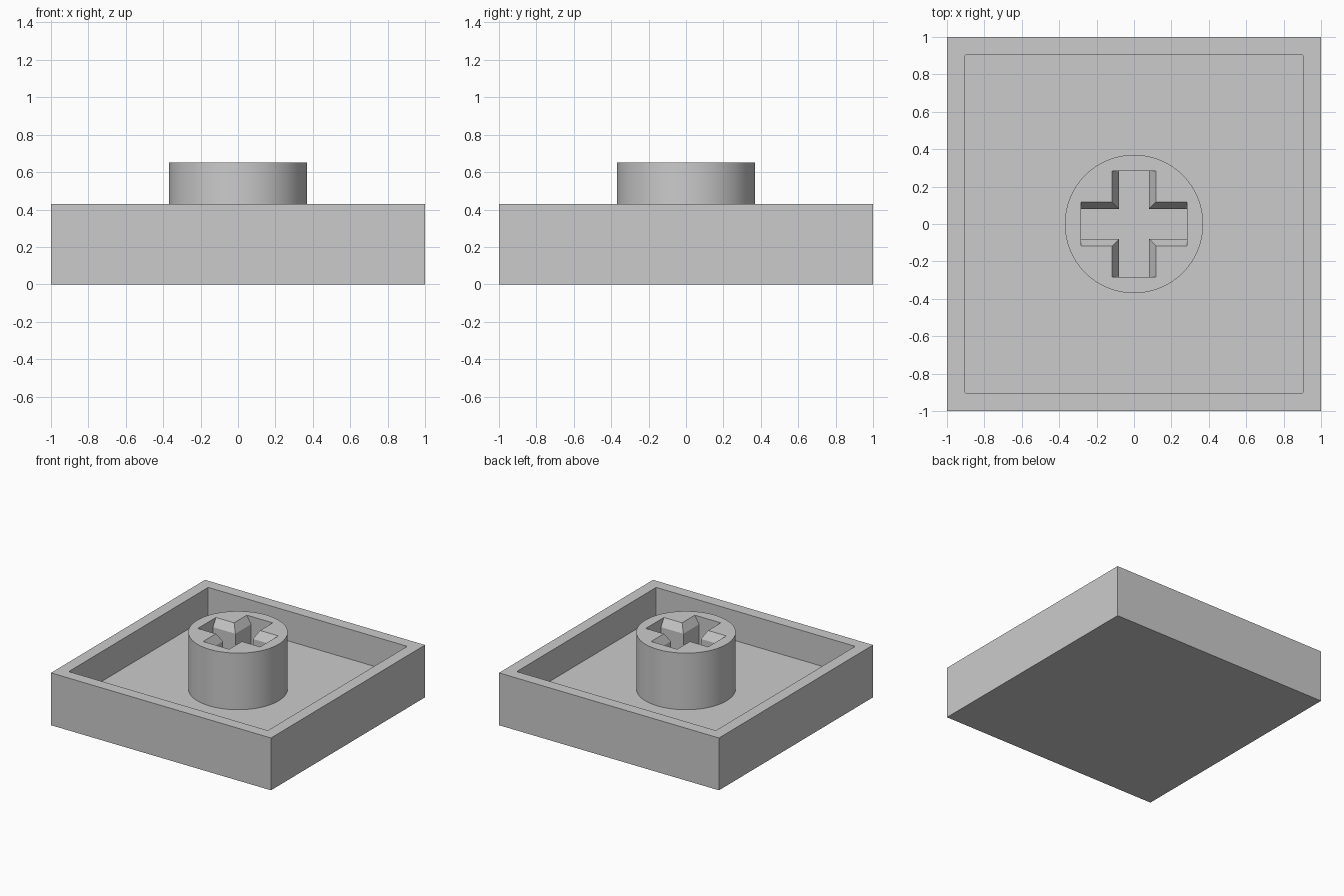
import bpy, bmesh, math

WALL_TOP, FLOOR, STEM_TOP = 0.43, 0.185, 0.65

cube = bpy.data.objects.get("Cube")
if cube:
    bpy.data.objects.remove(cube, do_unlink=True)

grey = bpy.data.materials.new("plain grey")
grey.use_nodes = True
grey.diffuse_color = (0.6, 0.6, 0.6, 1)
grey.node_tree.nodes["Principled BSDF"].inputs["Base Color"].default_value = (0.6, 0.6, 0.6, 1)


def make_object(name, bm):
    bmesh.ops.recalc_face_normals(bm, faces=bm.faces)
    mesh = bpy.data.meshes.new(name)
    bm.to_mesh(mesh)
    bm.free()
    mesh.materials.append(grey)
    obj = bpy.data.objects.new(name, mesh)
    bpy.context.collection.objects.link(obj)
    return obj


def loft(levels):
    """Closed solid through matching rings of 3D points."""
    bm = bmesh.new()
    rings = [[bm.verts.new(p) for p in ring] for ring in levels]
    for low, high in zip(rings, rings[1:]):
        for i in range(len(low)):
            j = (i + 1) % len(low)
            bm.faces.new((low[i], low[j], high[j], high[i]))
    bm.faces.new(rings[0][::-1])
    bm.faces.new(rings[-1])
    return bm


def square(half, z):
    return [(x * half, y * half, z) for x, y in ((-1, -1), (1, -1), (1, 1), (-1, 1))]


def circle(radius, z, count=64):
    return [(radius * math.cos(math.tau * i / count),
             radius * math.sin(math.tau * i / count), z) for i in range(count)]


def cross(width, reach, z):
    """Plus-shaped outline, one arm corner repeated over four quarter turns."""
    points, arm = [], [(reach, -width), (reach, width), (width, width)]
    for _ in range(4):
        points += [(x, y, z) for x, y in arm]
        arm = [(-y, x) for x, y in arm]
    return points


# Open tray: outer wall, rim, pocket with slightly eased upright corners
bm = loft([square(1, 0), square(1, WALL_TOP), square(0.905, WALL_TOP), square(0.905, FLOOR)])
corners = [e for e in bm.edges
           if all(abs(abs(v.co.x) - 0.905) < 0.001 for v in e.verts)
           and abs(e.verts[0].co.z - e.verts[1].co.z) > 0.1]
bmesh.ops.bevel(bm, geom=corners, offset=0.01, segments=2, profile=0.5, affect='EDGES')
make_object("tray", bm)

# Round stem with a cross-shaped socket, flared at the mouth
stem = make_object("stem", loft([circle(0.37, FLOOR - 0.01), circle(0.37, STEM_TOP)]))
flare, depth = 0.038, 0.065
cutter = make_object("socket_cutter", loft([
    cross(0.08, 0.283, FLOOR - 0.1),
    cross(0.08, 0.283, STEM_TOP - depth),
    cross(0.08 + 1.5 * flare, 0.283, STEM_TOP + 0.5 * depth)]))
cutter.hide_render = True

cut = stem.modifiers.new("socket", 'BOOLEAN')
cut.operation = 'DIFFERENCE'
cut.solver = 'EXACT'
cut.object = cutter
bpy.ops.object.select_all(action='DESELECT')
stem.select_set(True)
bpy.context.view_layer.objects.active = stem
bpy.ops.object.modifier_apply(modifier=cut.name)
bpy.data.objects.remove(cutter, do_unlink=True)
bpy.ops.object.shade_smooth_by_angle(angle=math.radians(30))
